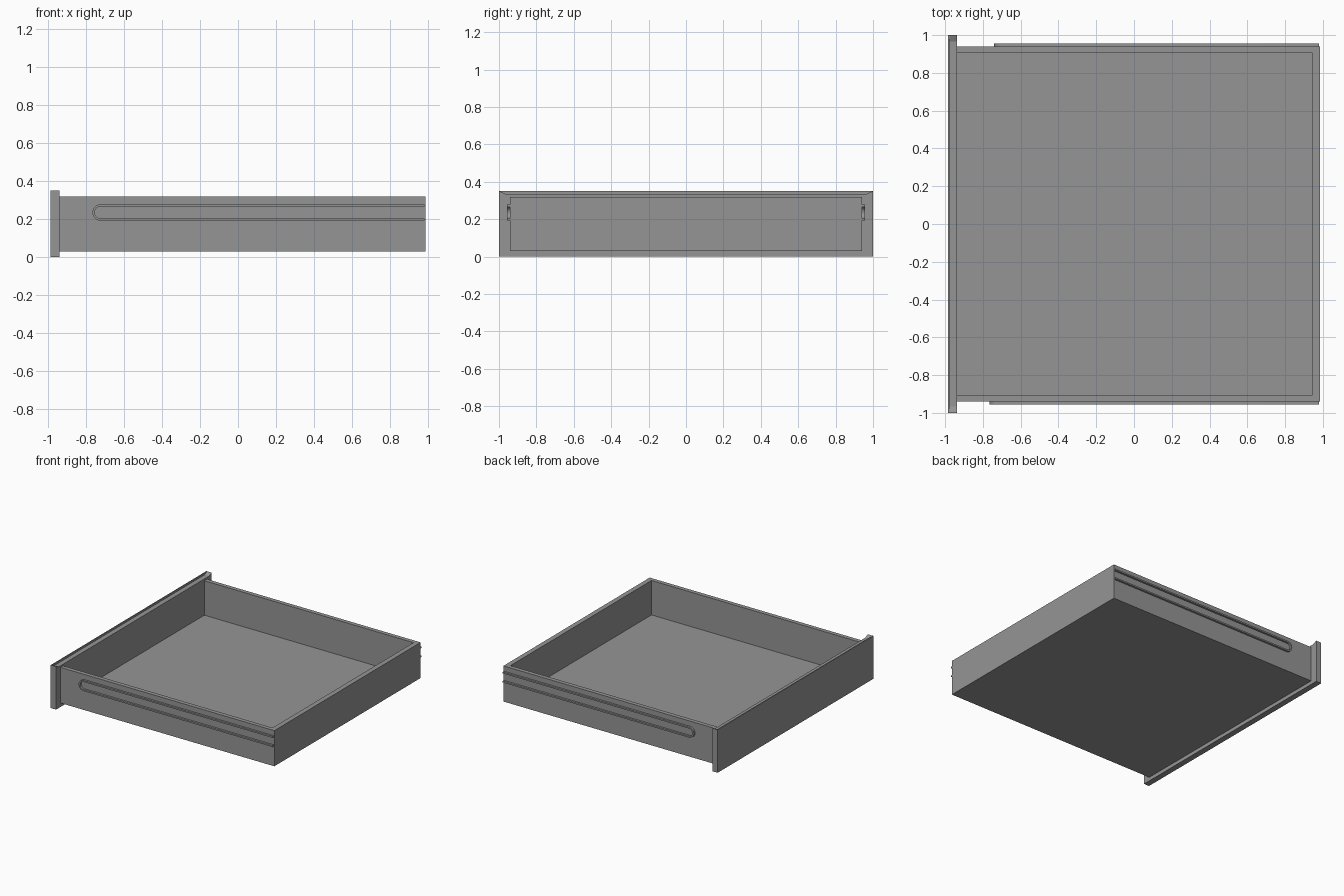
import bpy
import bmesh
import math
from mathutils import Vector

cube = bpy.data.objects.get("Cube")
if cube:
    bpy.data.objects.remove(cube, do_unlink=True)

grey = bpy.data.materials.new("plain grey")
grey.use_nodes = True
GREY = (0.3, 0.3, 0.3, 1.0)
grey.diffuse_color = GREY
grey.node_tree.nodes["Principled BSDF"].inputs["Base Color"].default_value = GREY


def prism(name, points, axis, low, high):
    """Extrude a closed 2D profile along an axis from low to high."""
    place = {
        "x": lambda a, b: (low, a, b),
        "y": lambda a, b: (a, low, b),
        "z": lambda a, b: (a, b, low),
    }[axis]
    shift = Vector([high - low if axis == c else 0 for c in "xyz"])
    bm = bmesh.new()
    face = bm.faces.new([bm.verts.new(place(a, b)) for a, b in points])
    result = bmesh.ops.extrude_face_region(bm, geom=[face], use_keep_orig=True)
    moved = [v for v in result["geom"] if isinstance(v, bmesh.types.BMVert)]
    bmesh.ops.translate(bm, vec=shift, verts=moved)
    bmesh.ops.recalc_face_normals(bm, faces=bm.faces)
    mesh = bpy.data.meshes.new(name)
    bm.to_mesh(mesh)
    bm.free()
    mesh.materials.append(grey)
    obj = bpy.data.objects.new(name, mesh)
    bpy.context.collection.objects.link(obj)
    return obj


def rectangle(a0, a1, b0, b1):
    return [(a0, b0), (a1, b0), (a1, b1), (a0, b1)]


# Main dimensions
FRONT, JOINT, BACK = -0.985, -0.937, 0.985
SIDE, INNER_SIDE, INNER_BACK = 0.94, 0.906, 0.945
BASE, RIM = 0.03, 0.32

# Side and back walls as one U-shaped strip, closed by the front panel
prism("tray_walls", [
    (JOINT, -SIDE), (BACK, -SIDE), (BACK, SIDE), (JOINT, SIDE),
    (JOINT, INNER_SIDE), (INNER_BACK, INNER_SIDE),
    (INNER_BACK, -INNER_SIDE), (JOINT, -INNER_SIDE)], "z", BASE, RIM)

# Thin floor between the walls
prism("tray_floor", rectangle(JOINT, INNER_BACK, -INNER_SIDE, INNER_SIDE),
      "z", BASE, BASE + 0.01)

# Front panel with a shallow finger recess behind its top lip
panel = prism("front_panel", rectangle(-1, 1, 0, 0.35), "x", FRONT, JOINT)
recess = prism("recess_cutter", [
    (-0.998, 0.35), (-0.965, 0.335), (0.965, 0.335), (0.998, 0.35),
    (0.998, 0.4), (-0.998, 0.4)], "x", FRONT + 0.008, JOINT + 0.05)
recess.hide_render = True
cut = panel.modifiers.new("finger_recess", "BOOLEAN")
cut.operation = "DIFFERENCE"
cut.solver = "EXACT"
cut.object = recess
bpy.context.view_layer.objects.active = panel
bpy.ops.object.modifier_apply(modifier=cut.name)
bpy.data.objects.remove(recess, do_unlink=True)


# Runner rails: a rounded loop, open at the back
def rail_profile(start, end, middle, radius, width, steps=12):
    centre = start + radius

    def arc(r):
        bend = [math.pi / 2 + math.pi * i / steps for i in range(steps + 1)]
        curve = [(centre + r * math.cos(t), middle + r * math.sin(t)) for t in bend]
        return [(end, middle + r)] + curve + [(end, middle - r)]

    return arc(radius) + arc(radius - width)[::-1]


for name, side, start in (("right_rail", -1, -0.765), ("left_rail", 1, -0.74)):
    rail = prism(name, rail_profile(start, 0.98, 0.235, 0.043, 0.012),
                 "y", side * SIDE, side * 0.956)
    bpy.ops.object.select_all(action="DESELECT")
    rail.select_set(True)
    bpy.context.view_layer.objects.active = rail
    bpy.ops.object.shade_smooth_by_angle(angle=math.radians(30))
